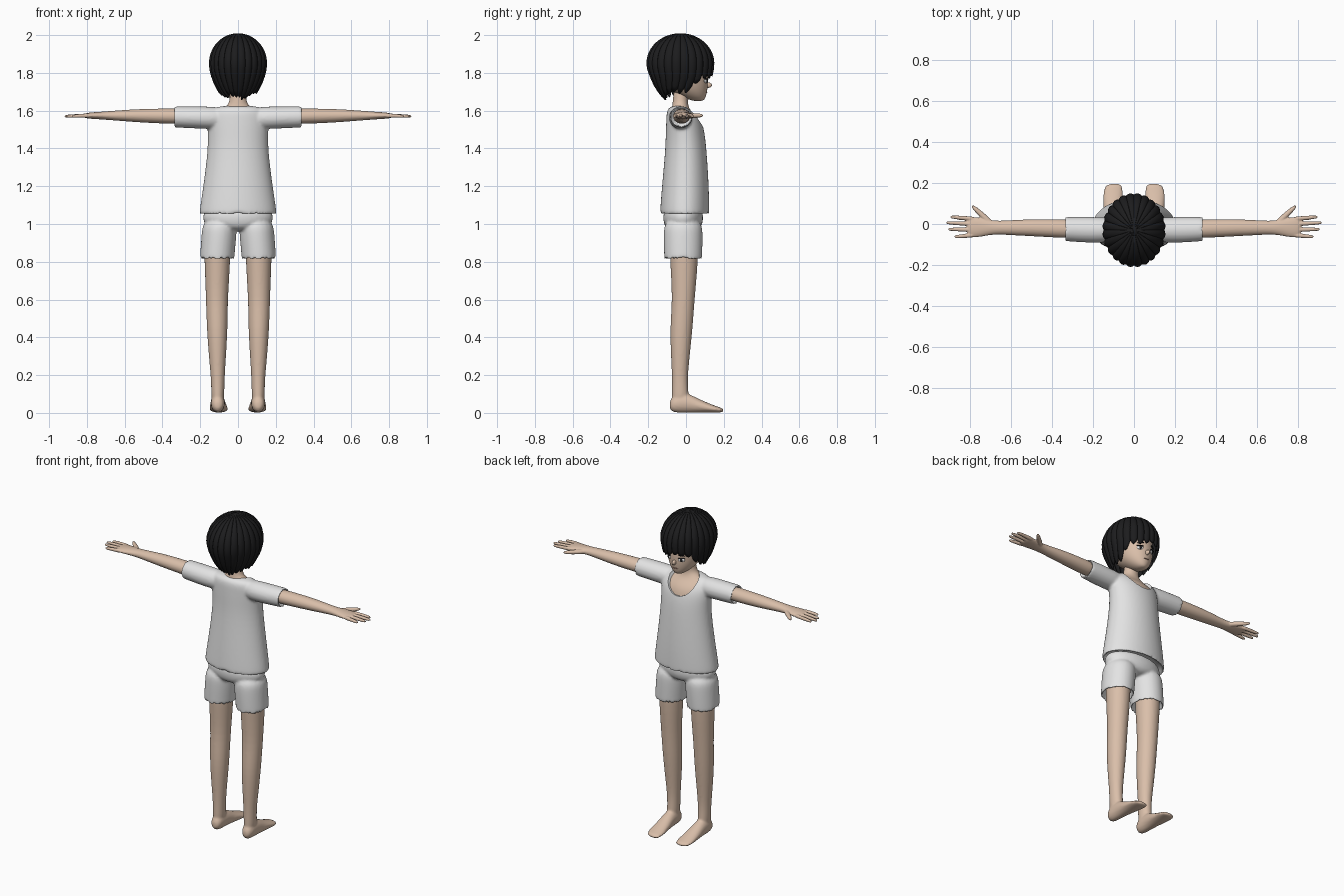
import bpy, bmesh, random
from math import sin, cos, pi, sqrt, radians

random.seed(4)
cube = bpy.data.objects.get("Cube")
if cube:
    bpy.data.objects.remove(cube)


def material(name, r, g, b):
    m = bpy.data.materials.new(name)
    m.use_nodes = True
    m.diffuse_color = (r, g, b, 1)
    bsdf = m.node_tree.nodes["Principled BSDF"]
    bsdf.inputs["Base Color"].default_value = (r, g, b, 1)
    bsdf.inputs["Roughness"].default_value = 0.8
    return m


SKIN = material("skin", .70, .52, .40)
CLOTH = material("pale_cloth", .77, .77, .77)
HAIR = material("black_hair", .012, .012, .013)
WHITE = material("eye_white", .8, .8, .8)
LIP = material("lip", .45, .24, .19)


def loft(bm, axis, rings, side=1, sides=20):
    """Closed tube; each ring is (position, centre a, centre b, radius a, radius b)."""
    loops = []
    for t, a, b, ra, rb in rings:
        loop = []
        for i in range(sides):
            u, v = a + ra * cos(2 * pi * i / sides), b + rb * sin(2 * pi * i / sides)
            x, y, z = {"x": (t, u, v), "y": (u, t, v), "z": (u, v, t)}[axis]
            loop.append(bm.verts.new((side * x, y, z)))
        loops.append(loop)
    for lo, hi in zip(loops, loops[1:]):
        for i in range(sides):
            j = (i + 1) % sides
            bm.faces.new((lo[i], lo[j], hi[j], hi[i]))
    bm.faces.new(loops[0][::-1])
    bm.faces.new(loops[-1])


def finish(name, bm, mat):
    bmesh.ops.recalc_face_normals(bm, faces=bm.faces)
    mesh = bpy.data.meshes.new(name)
    bm.to_mesh(mesh)
    bm.free()
    mesh.materials.append(mat)
    mesh.shade_smooth()
    ob = bpy.data.objects.new(name, mesh)
    bpy.context.collection.objects.link(ob)
    return ob


def subdivide(ob):
    mod = ob.modifiers.new("round", "SUBSURF")
    mod.levels = mod.render_levels = 2


def fuse(ob, voxel, smooth):
    """Blend overlapping tubes into one soft skin."""
    subdivide(ob)
    mod = ob.modifiers.new("fuse", "REMESH")
    mod.mode, mod.voxel_size, mod.use_smooth_shade = "VOXEL", voxel, True
    mod = ob.modifiers.new("soften", "SMOOTH")
    mod.factor, mod.iterations = .5, smooth


def bake(ob):
    graph = bpy.context.evaluated_depsgraph_get()
    mesh = bpy.data.meshes.new_from_object(ob.evaluated_get(graph))
    ob.modifiers.clear()
    ob.data = mesh


def ball(name, loc, size, mat, turn=0, tilt=0):
    bm = bmesh.new()
    bmesh.ops.create_uvsphere(bm, u_segments=20, v_segments=12, radius=1)
    ob = finish(name, bm, mat)
    ob.location, ob.scale = loc, size
    ob.rotation_euler = (0, tilt, turn)
    return ob


# Shirt: body and sleeves fused, with a scooped neckline
bm = bmesh.new()
loft(bm, "z", [(1.10, 0, -.01, .17, .10), (1.06, 0, -.007, .19, .118), (1.047, 0, -.007, .206, .131),
               (1.07, 0, -.007, .207, .132), (1.2, 0, -.003, .186, .126), (1.4, 0, 0, .16, .11),
               (1.5, 0, -.005, .163, .103), (1.56, 0, -.013, .165, .092), (1.6, 0, -.028, .15, .075),
               (1.628, 0, -.032, .11, .05)])
for s in (1, -1):
    loft(bm, "x", [(.06, -.028, 1.56, .055, .06), (.18, -.03, 1.563, .066, .06), (.33, -.025, 1.567, .06, .057),
                   (.345, -.025, 1.567, .059, .056), (.335, -.025, 1.567, .05, .047),
                   (.31, -.025, 1.567, .045, .042)], s)
shirt = finish("shirt", bm, CLOTH)
fuse(shirt, .008, 5)
cutter = ball("neck_cutter", (0, .06, 1.64), (.105, .13, .13), CLOTH)
cutter.hide_render = True
mod = shirt.modifiers.new("neckline", "BOOLEAN")
mod.operation, mod.solver, mod.object = "DIFFERENCE", "EXACT", cutter
bake(shirt)
bpy.data.objects.remove(cutter)
shirt.data.set_sharp_from_angle(angle=radians(40))

# Chest and neck under the shirt
bm = bmesh.new()
loft(bm, "z", [(1.3, 0, 0, .12, .08), (1.4, 0, 0, .14, .098), (1.5, 0, -.005, .145, .092),
               (1.56, 0, -.013, .14, .08), (1.595, 0, -.028, .11, .055), (1.625, 0, -.03, .055, .042),
               (1.66, 0, -.03, .042, .04), (1.74, 0, -.015, .042, .045)])
subdivide(finish("chest_and_neck", bm, SKIN))

# Shorts
bm = bmesh.new()
loft(bm, "z", [(.96, 0, -.015, .10, .08), (1.0, 0, -.015, .185, .105), (1.04, 0, -.015, .19, .108),
               (1.09, 0, -.015, .175, .10)])
for s in (1, -1):
    loft(bm, "z", [(.87, .11, -.015, .07, .078), (.825, .11, -.015, .08, .09), (.806, .11, -.015, .092, .101),
                   (.83, .11, -.015, .092, .102), (.95, .1, -.015, .094, .105), (1.03, .095, -.015, .09, .1)], s)
fuse(finish("shorts", bm, CLOTH), .008, 5)

for label, s in (("left", 1), ("right", -1)):
    # Leg and bare foot
    bm = bmesh.new()
    loft(bm, "z", [(.95, .11, -.012, .072, .078), (.8, .109, -.01, .069, .075), (.6, .112, -.013, .058, .059),
                   (.45, .11, -.025, .056, .061), (.3, .109, -.03, .046, .05), (.18, .107, -.033, .036, .041),
                   (.1, .107, -.03, .035, .045), (.04, .107, -.03, .03, .045)], s)
    loft(bm, "y", [(-.088, .107, .04, .02, .025), (-.06, .107, .05, .037, .05), (0, .107, .055, .038, .055),
                   (.06, .105, .039, .043, .039), (.12, .103, .026, .049, .025), (.17, .102, .017, .049, .015),
                   (.2, .095, .013, .036, .01)], s)
    fuse(finish(label + "_leg", bm, SKIN), .007, 4)

    # Arm, palm, fingers and thumb
    bm = bmesh.new()
    loft(bm, "x", [(.28, -.025, 1.57, .045, .041), (.36, -.022, 1.571, .046, .041), (.5, -.018, 1.573, .042, .037),
                   (.6, -.018, 1.574, .037, .03), (.68, -.018, 1.574, .032, .024), (.73, -.016, 1.574, .043, .02),
                   (.78, -.016, 1.574, .052, .017), (.82, -.016, 1.573, .048, .012)], s)
    for base, tip, end in ((.024, .034, .9), (-.002, .006, .92), (-.028, -.026, .91), (-.054, -.062, .88)):
        loft(bm, "x", [(.77, base, 1.574, .012, .013), (.83, (base + tip) / 2, 1.573, .011, .011),
                       (end - .015, tip, 1.571, .009, .009), (end, tip, 1.57, .006, .006)], s, 12)
    loft(bm, "x", [(.69, -.005, 1.573, .022, .014), (.73, .03, 1.573, .021, .015), (.77, .068, 1.574, .017, .012),
                   (.795, .088, 1.575, .009, .007)], s, 12)
    fuse(finish(label + "_arm", bm, SKIN), .004, 3)

    # Eye, iris, lash and brow
    turn = -s * radians(30)
    ball(label + "_eye", (s * .044, .106, 1.757), (.019, .006, .011), WHITE, turn)
    ball(label + "_iris", (s * .043, .109, 1.757), (.009, .006, .011), HAIR, turn)
    ball(label + "_lash", (s * .045, .108, 1.768), (.021, .007, .003), HAIR, turn)
    ball(label + "_brow", (s * .044, .111, 1.787), (.021, .005, .003), HAIR, turn, s * .15)

# Head, nose and mouth
bm = bmesh.new()
loft(bm, "z", [(1.65, 0, .065, .018, .025), (1.668, 0, .047, .048, .057), (1.7, 0, .02, .078, .092),
               (1.74, 0, -.002, .098, .119), (1.8, 0, -.02, .112, .137), (1.88, 0, -.03, .115, .138),
               (1.94, 0, -.03, .08, .1), (1.965, 0, -.03, .04, .05)], 1, 28)
subdivide(finish("head", bm, SKIN))
ball("nose", (0, .114, 1.735), (.011, .023, .015), SKIN)
ball("mouth", (0, .108, 1.697), (.02, .006, .0025), LIP)

# Hair: ridged cap of locks with a ragged hem, shorter over the face
LOCKS, PER, ROWS = 24, 8, 16
lengths = [random.uniform(-.014, .014) for _ in range(LOCKS)]
bm = bmesh.new()
columns = []
for i in range(LOCKS * PER):
    ang = 2 * pi * i / (LOCKS * PER)
    front = sin(ang)
    ridge = abs(sin(pi * i / PER))
    f = min(max((front - .4) / .35, 0), 1)
    hem = 1.667 + .03 * (front + 1) + .06 * f * f * (3 - 2 * f)
    hem += .035 * (1 - ridge) + lengths[i // PER] * ridge
    column = []
    for k in range(ROWS):
        t = .04 + .96 * k / (ROWS - 1)
        z = 2.0 - (2.0 - hem) * t ** 1.6
        if z > 1.85:
            r = sqrt(max(1 - ((z - 1.85) / .15) ** 2, 0))
        else:
            r = 1 - (.55 - .17 * front) * ((1.85 - z) / .19) ** 1.8
        r *= .141 * (.965 + .065 * ridge)
        cy = -.03 - .22 * max(1.78 - z, 0) * (1 - f)
        column.append(bm.verts.new((r * cos(ang), cy + 1.18 * r * sin(ang), z)))
    columns.append(column)
for a, b in zip(columns, columns[1:] + columns[:1]):
    for k in range(ROWS - 1):
        bm.faces.new((a[k], a[k + 1], b[k + 1], b[k]))
bm.faces.new([c[0] for c in columns])
hair = finish("hair", bm, HAIR)
hair.data.set_sharp_from_angle(angle=radians(45))
shell = hair.modifiers.new("thickness", "SOLIDIFY")
shell.thickness, shell.offset = .01, -1
